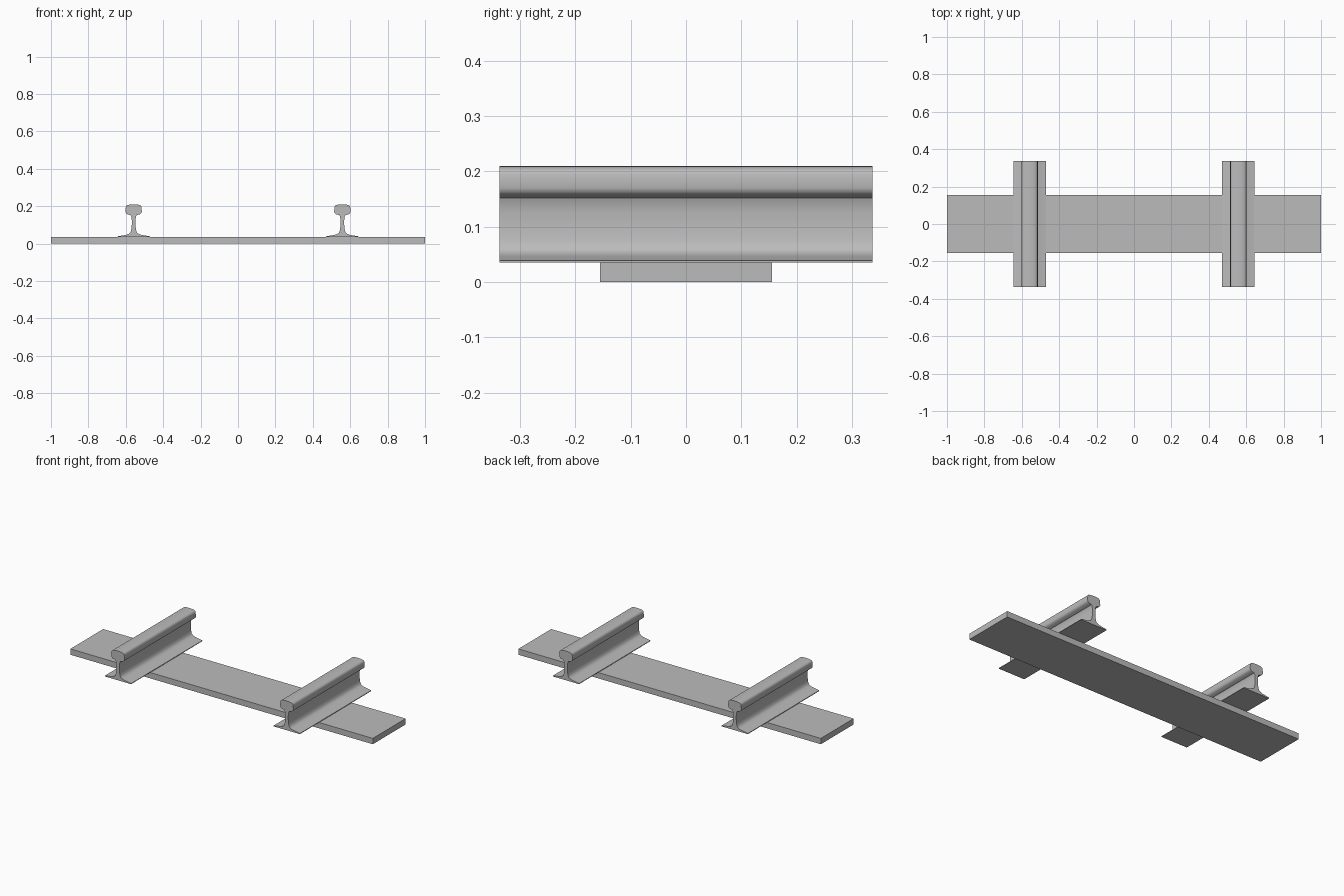
import bpy, bmesh

if "Cube" in bpy.data.objects:
    bpy.data.objects.remove(bpy.data.objects["Cube"])

steel = bpy.data.materials.new("plain grey")
steel.diffuse_color = (0.5, 0.5, 0.5, 1)
steel.use_nodes = True
steel.node_tree.nodes["Principled BSDF"].inputs["Base Color"].default_value = steel.diffuse_color


def extrude_profile(name, points, y_half, x_offset=0.0):
    """Solid made from an x-z outline, extruded along y."""
    bm = bmesh.new()
    verts = [bm.verts.new((x + x_offset, -y_half, z)) for x, z in points]
    face = bm.faces.new(verts)
    res = bmesh.ops.extrude_face_region(bm, geom=[face])
    moved = [g for g in res["geom"] if isinstance(g, bmesh.types.BMVert)]
    bmesh.ops.translate(bm, verts=moved, vec=(0, 2 * y_half, 0))
    bmesh.ops.recalc_face_normals(bm, faces=bm.faces)
    mesh = bpy.data.meshes.new(name)
    bm.to_mesh(mesh)
    bm.free()
    mesh.materials.append(steel)
    obj = bpy.data.objects.new(name, mesh)
    bpy.context.collection.objects.link(obj)
    return obj


# Sleeper plank
extrude_profile("sleeper", [(-1, 0), (1, 0), (1, 0.035), (-1, 0.035)], 0.155)

# Right half of the rail section: foot, web, head
half = [(0.087, 0.035), (0.087, 0.039), (0.040, 0.047), (0.023, 0.054),
        (0.016, 0.062), (0.012, 0.078), (0.010, 0.100), (0.010, 0.125),
        (0.012, 0.142), (0.016, 0.152), (0.036, 0.158), (0.041, 0.163),
        (0.044, 0.170), (0.042, 0.194), (0.040, 0.201), (0.034, 0.206),
        (0.020, 0.209), (0.0, 0.210)]
section = half + [(-x, z) for x, z in reversed(half[:-1])]

# Two rails
for side, x in (("left", -0.558), ("right", 0.558)):
    rail = extrude_profile(side + "_rail", section, 0.337, x)
    bpy.ops.object.select_all(action='DESELECT')
    rail.select_set(True)
    bpy.context.view_layer.objects.active = rail
    bpy.ops.object.shade_smooth_by_angle(angle=0.6)
